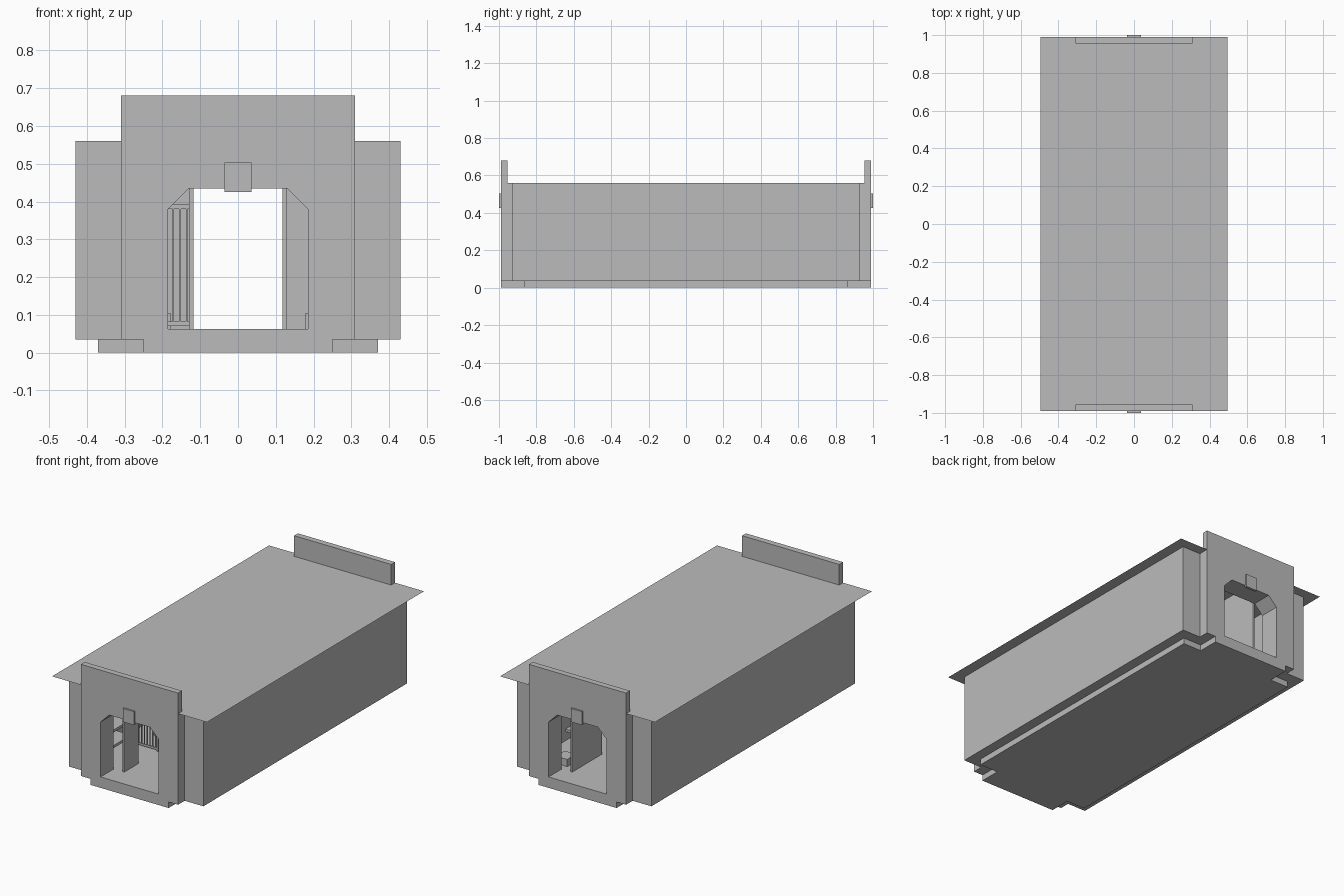
import bpy
import bmesh

cube = bpy.data.objects.get("Cube")
if cube:
    bpy.data.objects.remove(cube, do_unlink=True)

stone = bpy.data.materials.new("plain grey")
stone.use_nodes = True
GREY = (0.5, 0.5, 0.5, 1)
stone.diffuse_color = GREY
stone.node_tree.nodes["Principled BSDF"].inputs["Base Color"].default_value = GREY


def finish(name, bm):
    bmesh.ops.recalc_face_normals(bm, faces=bm.faces)
    mesh = bpy.data.meshes.new(name)
    bm.to_mesh(mesh)
    bm.free()
    mesh.materials.append(stone)
    obj = bpy.data.objects.new(name, mesh)
    bpy.context.collection.objects.link(obj)
    return obj


def add_box(bm, x, y, z):
    """Add a box spanning the given (low, high) ranges."""
    made = bmesh.ops.create_cube(bm, size=1)["verts"]
    for v in made:
        for i, span in enumerate((x, y, z)):
            v.co[i] = (span[0] + span[1]) / 2 + v.co[i] * (span[1] - span[0])


def box(name, x, y, z):
    bm = bmesh.new()
    add_box(bm, x, y, z)
    return finish(name, bm)


def side_range(side, a, b):
    return tuple(sorted((side * a, side * b)))


FLOOR, BASE, ROOF = 0.063, 0.035, 0.56
WALL, END, INNER = 0.43, 0.93, 0.87
PORTAL = 0.99


def arched_wall(name, half_width, y):
    """Extrude a wall with a chamfered doorway along y."""
    right = [(half_width, ROOF), (half_width, BASE), (0.185, BASE),
             (0.185, 0.38), (0.13, 0.435)]
    outline = right + [(-px, pz) for px, pz in reversed(right)]
    bm = bmesh.new()
    face = bm.faces.new([bm.verts.new((px, y[0], pz)) for px, pz in outline])
    grown = bmesh.ops.extrude_face_region(bm, geom=[face])["geom"]
    moved = [g for g in grown if isinstance(g, bmesh.types.BMVert)]
    bmesh.ops.translate(bm, verts=moved, vec=(0, y[1] - y[0], 0))
    finish(name, bm)


# Stepped base and floor
box("base_wide", (-0.37, 0.37), (-0.865, 0.865), (0, BASE))
box("base_long", (-0.25, 0.25), (-PORTAL, PORTAL), (0, BASE))
box("floor", (-WALL, WALL), (-END, END), (BASE, FLOOR))

# Flat overhanging roof sheet
bm = bmesh.new()
bmesh.ops.create_grid(bm, x_segments=1, y_segments=1, size=1)
for v in bm.verts:
    v.co = (v.co.x * 0.495, v.co.y * PORTAL, ROOF + 0.001)
finish("roof", bm)

# Matching portals at both ends
for end, label in ((-1, "front"), (1, "back")):
    arched_wall(label + "_end_wall", WALL, side_range(end, INNER, END))
    arched_wall(label + "_portal", 0.31, side_range(end, END, PORTAL))
    box(label + "_sill", (-0.185, 0.185), side_range(end, END, PORTAL), (BASE, FLOOR))
    box(label + "_parapet", (-0.31, 0.31), side_range(end, 0.955, PORTAL), (ROOF, 0.68))
    box(label + "_keystone", (-0.036, 0.036), side_range(end, 0.985, 1.0), (0.425, 0.503))

# Side walls and the rooms along the corridor
ROOM = 2 * INNER / 3
for side, label in ((-1, "right"), (1, "left")):
    box(label + "_wall", side_range(side, 0.37, WALL), (-INNER, INNER), (BASE, ROOF))
    for room in range(3):
        start = -INNER + room * ROOM
        tag = f"{label}_room_{room + 1}_"
        hinge = start + 0.31
        # Corridor wall either side of the doorway
        bm = bmesh.new()
        inner = side_range(side, 0.118, 0.13)
        add_box(bm, inner, (start, start + 0.13), (FLOOR, ROOF))
        add_box(bm, inner, (hinge, start + ROOM), (FLOOR, ROOF))
        add_box(bm, inner, (start + 0.13, hinge), (0.42, ROOF))
        finish(tag + "corridor_wall", bm)
        if room:
            box(tag + "partition", side_range(side, 0.13, 0.37),
                (start - 0.006, start + 0.006), (FLOOR, ROOF))
        # Barred gate swung open into the room
        if side < 0 or room:
            bm = bmesh.new()
            for i in range(10):
                x = 0.133 + i * 0.018
                add_box(bm, side_range(side, x, x + 0.005),
                        (hinge, hinge + 0.005), (0.07, 0.39))
            for z in (0.07, 0.38):
                add_box(bm, side_range(side, 0.13, 0.3),
                        (hinge, hinge + 0.008), (z, z + 0.012))
            finish(tag + "gate", bm)
        # Low bench and two bunks
        box(tag + "bench", side_range(side, 0.178, 0.25),
            (start + 0.46, start + 0.54), (FLOOR, 0.105))
        for z in (0.13, 0.22):
            box(tag + "bunk", side_range(side, 0.27, 0.37),
                (start + 0.04, start + 0.28), (z - 0.015, z))
